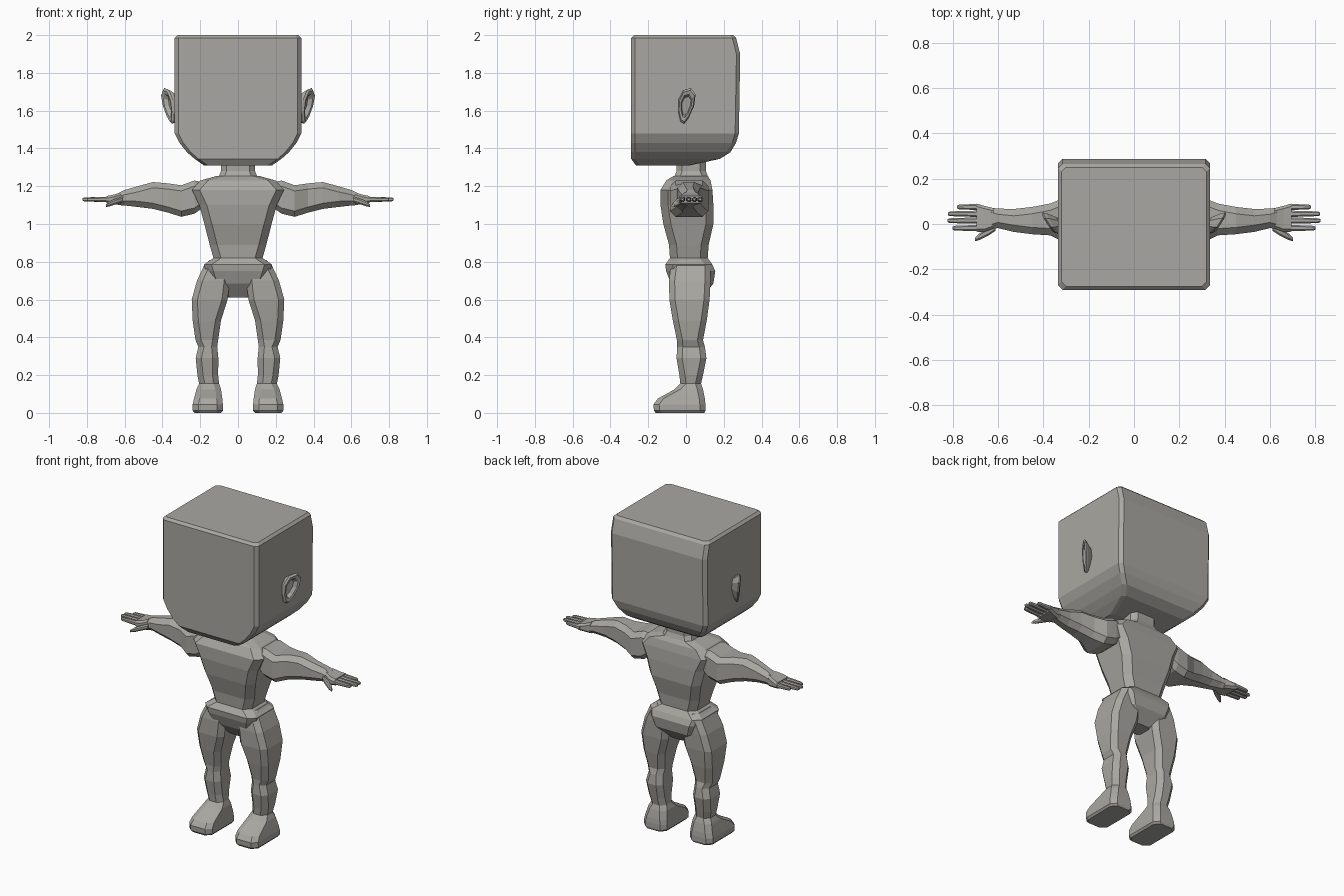
import bpy
import bmesh
from math import cos, sin, tau

old = bpy.data.objects.get("Cube")
if old:
    bpy.data.objects.remove(old, do_unlink=True)

clay = bpy.data.materials.new("warm grey clay")
clay.use_nodes = True
clay.diffuse_color = (.4, .39, .36, 1)
clay.node_tree.nodes["Principled BSDF"].inputs["Base Color"].default_value = clay.diffuse_color


def skin(name, rings, side=1):
    """Bridge equal rings of points and cap both ends; side -1 mirrors in x."""
    bm = bmesh.new()
    loops = [[bm.verts.new((x * side, y, z)) for x, y, z in ring] for ring in rings]
    for lower, upper in zip(loops, loops[1:]):
        for i in range(len(lower)):
            bm.faces.new((lower[i - 1], lower[i], upper[i], upper[i - 1]))
    bm.faces.new(loops[0])
    bm.faces.new(loops[-1])
    bmesh.ops.recalc_face_normals(bm, faces=bm.faces)
    mesh = bpy.data.meshes.new(name)
    bm.to_mesh(mesh)
    bm.free()
    mesh.materials.append(clay)
    bpy.context.collection.objects.link(bpy.data.objects.new(name, mesh))


def octagon(left, right, bottom, top, cut):
    """Rectangle with its corners cut off."""
    return [(left + cut, bottom), (right - cut, bottom),
            (right, bottom + cut), (right, top - cut),
            (right - cut, top), (left + cut, top),
            (left, top - cut), (left, bottom + cut)]


def level(z, half, front, back, x=0, cut=.03):
    """Horizontal section; half is half its width."""
    return [(a, b, z) for a, b in octagon(x - half, x + half, front, back, cut)]


def slice_across(x, front, back, low, high, cut=.03):
    """Vertical section across an arm or a finger."""
    return [(x, a, b) for a, b in octagon(front, back, low, high, cut)]


def ear_ring(scale, depth):
    """Egg-shaped ring in a plane that leans outward towards the back."""
    ring = []
    for i in range(9):
        across, up = cos(tau * i / 9), sin(tau * i / 9)
        y = scale * (.043 * across * (1 + .35 * up) + .016 * up)
        z = scale * .096 * up
        ring.append((.375 + .6 * y + .1 * z - depth, y, z + 1.625))
    return ring


# Big block head with a rounded jaw
skin("head", [
    level(z=1.31, half=.18, front=-.265, back=.02, cut=.02),
    level(z=1.345, half=.23, front=-.29, back=.18, cut=.02),
    level(z=1.38, half=.27, front=-.29, back=.235, cut=.02),
    level(z=1.43, half=.31, front=-.29, back=.265, cut=.02),
    level(z=1.48, half=.335, front=-.29, back=.28, cut=.02),
    level(z=1.9, half=.335, front=-.29, back=.287, cut=.02),
    level(z=1.985, half=.335, front=-.29, back=.265, cut=.02),
    level(z=2, half=.32, front=-.275, back=.25, cut=.02),
])

# Neck, flaring into the shoulders
skin("neck", [
    level(z=1.2, half=.12, front=-.08, back=.12),
    level(z=1.255, half=.1, front=-.06, back=.115),
    level(z=1.28, half=.09, front=-.05, back=.105),
    level(z=1.35, half=.09, front=-.05, back=.105),
])

# Torso from crotch to collar
skin("torso", [
    level(z=.61, half=.065, front=-.02, back=.085),
    level(z=.685, half=.15, front=-.08, back=.145, cut=.04),
    level(z=.75, half=.17, front=-.105, back=.155, cut=.04),
    level(z=.785, half=.18, front=-.11, back=.14, cut=.04),
    level(z=.82, half=.13, front=-.085, back=.115, cut=.04),
    level(z=.89, half=.15, front=-.09, back=.12, cut=.04),
    level(z=1, half=.178, front=-.12, back=.145, cut=.04),
    level(z=1.1, half=.205, front=-.135, back=.145, cut=.04),
    level(z=1.18, half=.243, front=-.135, back=.14, cut=.04),
    level(z=1.23, half=.2, front=-.105, back=.13, cut=.04),
    level(z=1.255, half=.11, front=-.065, back=.115, cut=.04),
])

leg = [
    level(z=.81, x=.1, half=.05, front=-.06, back=.11),
    level(z=.78, x=.115, half=.065, front=-.08, back=.13),
    level(z=.7, x=.13, half=.087, front=-.09, back=.13),
    level(z=.6, x=.15, half=.095, front=-.088, back=.125),
    level(z=.49, x=.165, half=.075, front=-.07, back=.11),
    level(z=.385, x=.165, half=.06, front=-.048, back=.09),
    level(z=.35, x=.16, half=.05, front=-.047, back=.1),
    level(z=.29, x=.164, half=.06, front=-.05, back=.108),
    level(z=.2, x=.16, half=.055, front=-.035, back=.09),
    level(z=.155, x=.153, half=.053, front=-.03, back=.08),
]

foot = [
    level(z=.155, x=.153, half=.053, front=-.03, back=.08),
    level(z=.125, x=.155, half=.065, front=-.06, back=.09),
    level(z=.075, x=.158, half=.075, front=-.15, back=.1),
    level(z=.045, x=.16, half=.08, front=-.172, back=.103),
    level(z=.012, x=.16, half=.08, front=-.17, back=.103),
    level(z=0, x=.16, half=.07, front=-.16, back=.097),
]

arm = [
    slice_across(x=.18, front=-.07, back=.11, low=1.09, high=1.22),
    slice_across(x=.23, front=-.085, back=.118, low=1.055, high=1.23),
    slice_across(x=.3, front=-.085, back=.118, low=1.038, high=1.205),
    slice_across(x=.37, front=-.05, back=.09, low=1.06, high=1.215),
    slice_across(x=.45, front=-.045, back=.075, low=1.08, high=1.222),
    slice_across(x=.53, front=-.035, back=.066, low=1.09, high=1.2),
    slice_across(x=.6, front=-.018, back=.068, low=1.098, high=1.18, cut=.025),
    slice_across(x=.63, front=-.022, back=.072, low=1.1, high=1.165, cut=.02),
]

palm = [
    slice_across(x=.62, front=-.02, back=.07, low=1.1, high=1.168, cut=.012),
    slice_across(x=.66, front=-.035, back=.08, low=1.105, high=1.155, cut=.012),
    slice_across(x=.695, front=-.034, back=.09, low=1.11, high=1.148, cut=.012),
]

# Thumb points forward and down
thumb = [
    slice_across(x=.61, front=-.03, back=.01, low=1.115, high=1.145, cut=.008),
    slice_across(x=.645, front=-.053, back=-.018, low=1.105, high=1.135, cut=.008),
    slice_across(x=.68, front=-.07, back=-.04, low=1.093, high=1.12, cut=.008),
    slice_across(x=.7, front=-.076, back=-.06, low=1.09, high=1.105, cut=.005),
]

# Ear with a rolled rim around a hollow
ear = [
    ear_ring(scale=.6, depth=.055),
    ear_ring(scale=.95, depth=.022),
    ear_ring(scale=1, depth=.01),
    ear_ring(scale=.88, depth=0),
    ear_ring(scale=.66, depth=.003),
    ear_ring(scale=.52, depth=.025),
]


def finger(y, tip):
    """Straight finger that tapers towards its tip."""
    return [slice_across(x, y - size, y + size, 1.13 - size, 1.13 + size, size / 2)
            for x, size in ((.68, .014), (tip - .05, .012), (tip - .008, .01), (tip, .006))]


limbs = {
    "leg": leg, "foot": foot, "arm": arm, "palm": palm, "thumb": thumb, "ear": ear,
    "index_finger": finger(y=-.018, tip=.8),
    "middle_finger": finger(y=.015, tip=.823),
    "ring_finger": finger(y=.045, tip=.82),
    "little_finger": finger(y=.075, tip=.78),
}
for label, side in (("left", 1), ("right", -1)):
    for part, rings in limbs.items():
        skin(label + "_" + part, rings, side)
